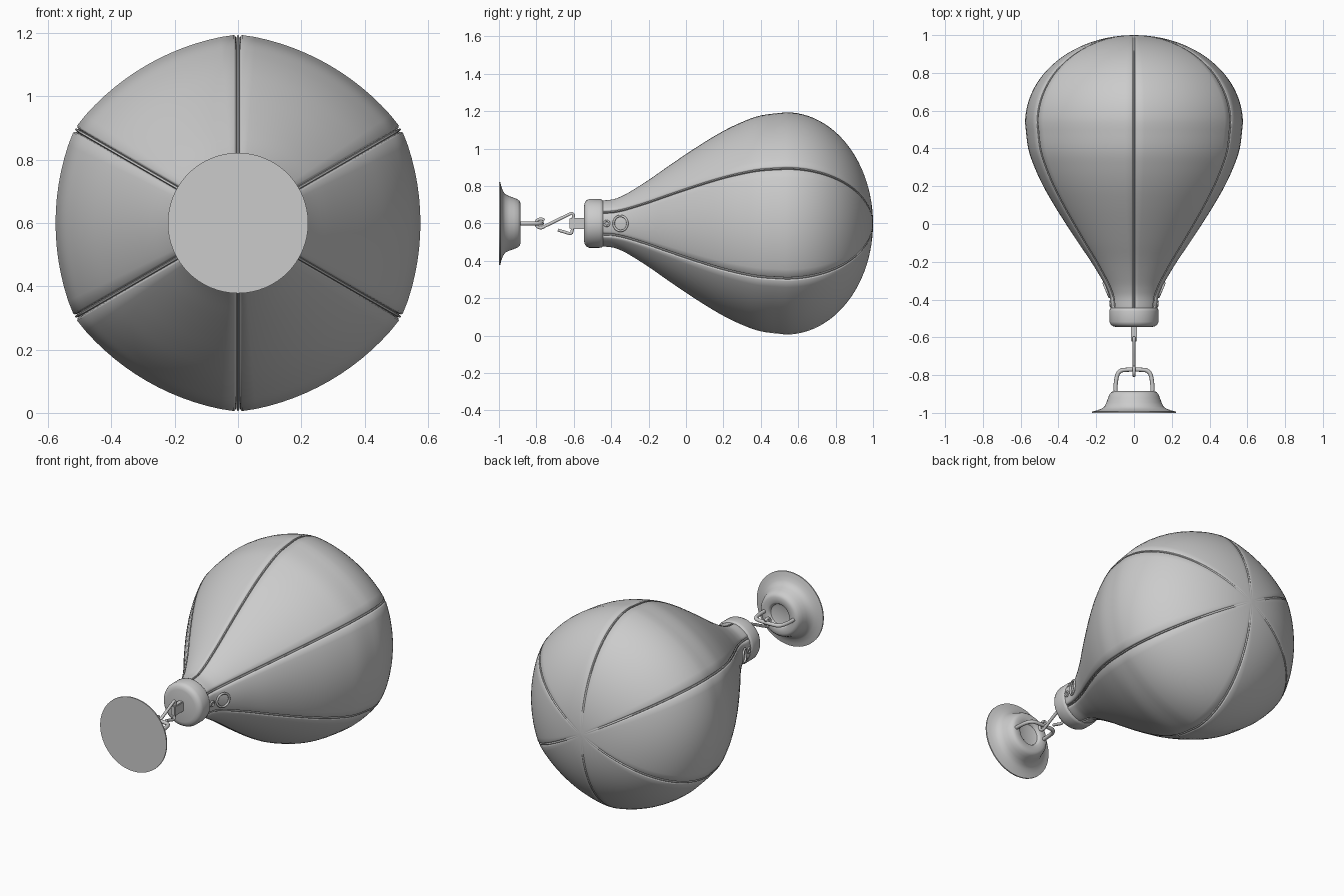
import bpy, bmesh, math
from math import pi, sin, cos
from mathutils import Vector

if "Cube" in bpy.data.objects:
    bpy.data.objects.remove(bpy.data.objects["Cube"])

CZ = 0.6  # height of the long axis


def finish(name, bm, angle=40):
    bmesh.ops.remove_doubles(bm, verts=bm.verts, dist=1e-5)
    bmesh.ops.recalc_face_normals(bm, faces=bm.faces)
    me = bpy.data.meshes.new(name)
    bm.to_mesh(me)
    bm.free()
    ob = bpy.data.objects.new(name, me)
    bpy.context.collection.objects.link(ob)
    bpy.ops.object.select_all(action='DESELECT')
    ob.select_set(True)
    bpy.context.view_layer.objects.active = ob
    bpy.ops.object.shade_smooth_by_angle(angle=math.radians(angle))
    return ob


def skin(name, rings, angle=40):
    """Join closed rings of points into a surface."""
    bm = bmesh.new()
    vs = [[bm.verts.new(p) for p in ring] for ring in rings]
    n = len(vs[0])
    for a, b in zip(vs, vs[1:]):
        for i in range(n):
            j = (i + 1) % n
            bm.faces.new((a[i], a[j], b[j], b[i]))
    return finish(name, bm, angle)


def lathe(name, profile, n=64):
    return skin(name, [[(r * cos(2 * pi * i / n), y, CZ + r * sin(2 * pi * i / n))
                        for i in range(n)] for y, r in profile])


def smooth_path(pts, steps=5):
    """Catmull-Rom interpolation."""
    p = [Vector(q) for q in pts]
    p = [2 * p[0] - p[1]] + p + [2 * p[-1] - p[-2]]
    out = []
    for a, b, c, d in zip(p, p[1:], p[2:], p[3:]):
        for k in range(steps):
            t = k / steps
            out.append(0.5 * (2 * b + (c - a) * t + (2 * a - 5 * b + 4 * c - d) * t * t
                              + (3 * b - a - 3 * c + d) * t ** 3))
    return out + [p[-2]]


def wire(name, pts, radius):
    cu = bpy.data.curves.new(name, 'CURVE')
    cu.dimensions = '3D'
    cu.bevel_depth = radius
    cu.bevel_resolution = 3
    cu.use_fill_caps = True
    sp = cu.splines.new('POLY')
    sp.points.add(len(pts) - 1)
    for q, p in zip(sp.points, pts):
        q.co = (*p, 1)
    sp.use_smooth = True
    ob = bpy.data.objects.new(name, cu)
    bpy.context.collection.objects.link(ob)
    return ob


# Bag: six puffed panels meeting at piped seams
prof = smooth_path([(-.47, .12, 0), (-.44, .126, 0), (-.39, .132, 0), (-.35, .146, 0),
                    (-.3, .172, 0), (-.2, .235, 0), (-.1, .305, 0), (0, .373, 0),
                    (.1, .438, 0), (.2, .497, 0), (.3, .545, 0), (.4, .58, 0), (.535, .597, 0)], 4)
prof = [(p.x, p.y) for p in prof]
prof += [(.535 + .465 * sin(a * pi / 48), .597 * cos(a * pi / 48)) for a in range(1, 24)]
prof += [(.9995, .012), (1.0, 0.0)]

half = pi / 6
seam = [(0, .003), (.003, .004), (.0055, .013), (.008, .005), (.013, .001)]  # offset, depth
rings = []
for y, r in prof:
    k = min(1, r / .1)
    side = []
    for d, depth in seam:
        side.append((min(d / max(r, 1e-4), d * 20), depth * k))
    last = side[-1][0]
    side += [(last + (half - last) * f / 7, 0) for f in range(1, 8)]
    panel = side + [(2 * half - a, dep) for a, dep in side[-2:0:-1]]
    ring = []
    for g in range(6):
        for a, dep in panel:
            u = abs(a - half) / half
            rr = max(0, r * (.966 + .034 * u * u) - dep)
            t = pi / 2 + g * pi / 3 + a
            ring.append((rr * cos(t), y, CZ + rr * sin(t)))
    rings.append(ring)
skin('bag', rings, 50)

# Neck collar
lathe('neck_collar', [(-.545, 0), (-.545, .095), (-.541, .112), (-.532, .124), (-.518, .13),
                      (-.462, .13), (-.45, .128), (-.444, .122), (-.444, .11)])

# Mounting plate with flared bell and a shallow recess
lathe('mounting_plate', [(-1, 0), (-1, .222), (-.993, .222), (-.988, .2), (-.979, .174),
                         (-.966, .156), (-.945, .146), (-.92, .137), (-.9, .129), (-.89, .12),
                         (-.885, .108), (-.885, .076), (-.89, .068), (-.9, .062), (-.904, .05),
                         (-.905, 0)])

# U-shaped bail on the plate
bail = [(.098, -.9, CZ), (.097, -.85, CZ), (.09, -.805, CZ), (.076, -.781, CZ), (.045, -.772, CZ)]
wire('bail', smooth_path(bail + [(-x, y, z) for x, y, z in bail[::-1]]), .011)

# Hook: eye around the bail, shank and open end through the tab
eye = [(0, -.777 + .026 * cos(a), CZ + .024 * sin(a))
       for a in [math.radians(d) for d in range(40, 321, 20)]]
hook = [(0, -.74, .592), (0, -.69, .617), (0, -.62, .651), (0, -.608, .655), (0, -.602, .648),
        (0, -.603, .63), (0, -.608, .565), (0, -.611, .55), (0, -.618, .545), (0, -.63, .548),
        (0, -.685, .565)]
wire('hook', eye + hook, .0085)

# Square tab on the collar
bm = bmesh.new()
bmesh.ops.create_cube(bm, size=1)
bmesh.ops.scale(bm, vec=(.032, .085, .06), verts=bm.verts)
bmesh.ops.translate(bm, vec=(0, -.58, CZ), verts=bm.verts)
bmesh.ops.bevel(bm, geom=bm.edges[:], offset=.004, segments=2, affect='EDGES')
finish('hook_tab', bm)


# Eyelet and ring on both sides of the neck
def side_ring(name, s, x, y, major, minor, tilt):
    axis = Vector((s, -tilt, 0))
    bpy.ops.mesh.primitive_torus_add(major_radius=major, minor_radius=minor, major_segments=32,
                                     minor_segments=10, location=(s * x, y, CZ),
                                     rotation=axis.to_track_quat('Z', 'Y').to_euler())
    bpy.context.object.name = name
    bpy.ops.object.shade_smooth()


for s, label in ((1, 'right'), (-1, 'left')):
    side_ring(label + '_ring', s, .146, -.35, .04, .006, .42)
    side_ring(label + '_eyelet', s, .125, -.424, .014, .005, .1)
